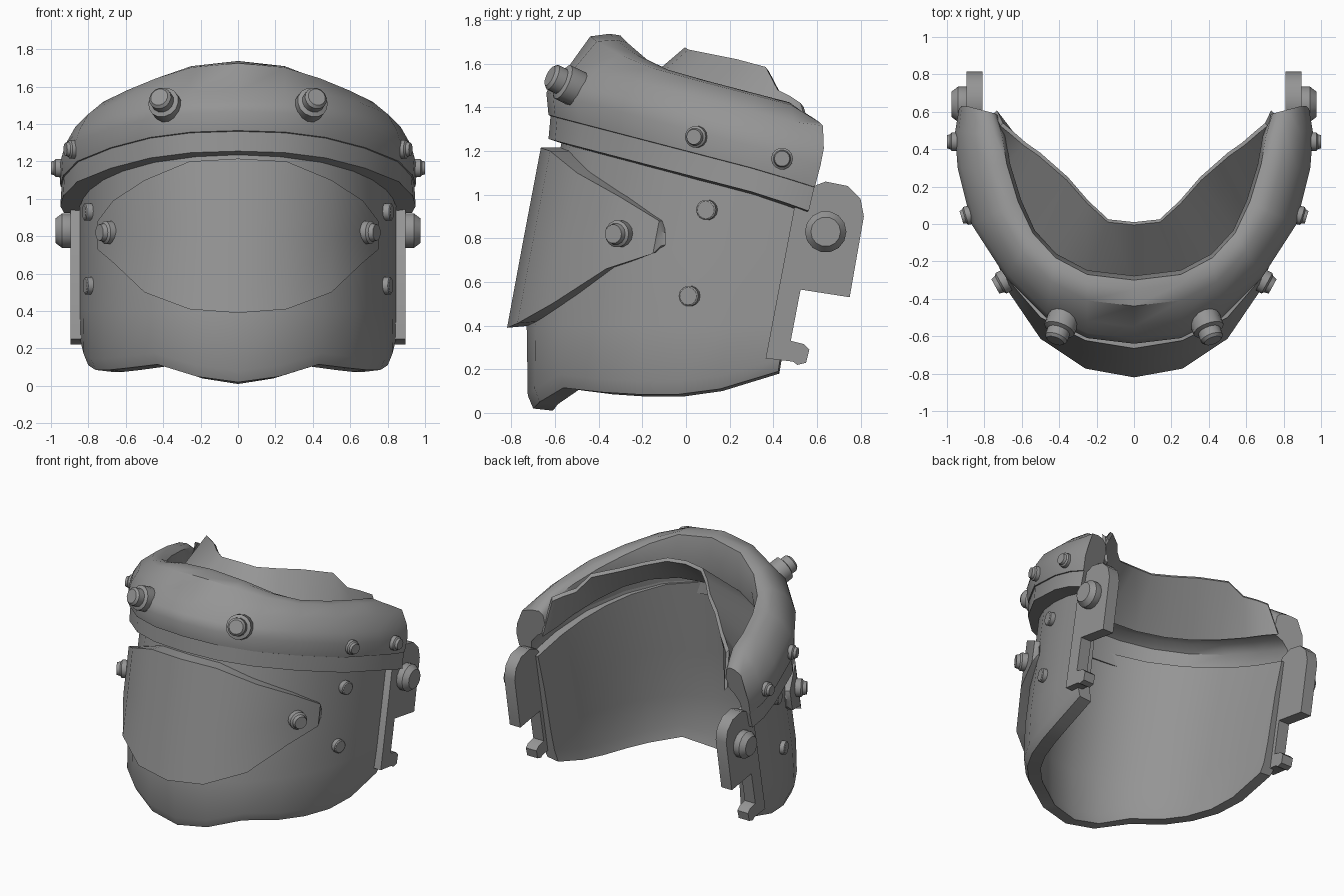
import bpy, bmesh, math
from mathutils import Vector

if "Cube" in bpy.data.objects:
    bpy.data.objects.remove(bpy.data.objects["Cube"])

steel = bpy.data.materials.new("dull_steel")
steel.use_nodes = True
GREY = (0.3, 0.3, 0.3, 1)
steel.diffuse_color = GREY
steel.node_tree.nodes["Principled BSDF"].inputs["Base Color"].default_value = GREY


def finish(name, bm, angle=35):
    bmesh.ops.recalc_face_normals(bm, faces=bm.faces)
    mesh = bpy.data.meshes.new(name)
    bm.to_mesh(mesh)
    bm.free()
    mesh.materials.append(steel)
    obj = bpy.data.objects.new(name, mesh)
    bpy.context.collection.objects.link(obj)
    bpy.ops.object.select_all(action='DESELECT')
    obj.select_set(True)
    bpy.context.view_layer.objects.active = obj
    bpy.ops.object.shade_smooth_by_angle(angle=math.radians(angle))
    return obj


def loft(name, half, angle=35):
    """Skin closed rings given from the centre to the left end, mirrored to the right."""
    rings = [[(-x, y, z) for x, y, z in r] for r in half[:0:-1]] + half
    bm = bmesh.new()
    rows = [[bm.verts.new(p) for p in r] for r in rings]
    n = len(rows[0])
    for a, b in zip(rows, rows[1:]):
        for k in range(n):
            bm.faces.new((a[k], a[(k + 1) % n], b[(k + 1) % n], b[k]))
    bm.faces.new(rows[0])
    bm.faces.new(rows[-1])
    return finish(name, bm, angle)


def normals(path):
    """Outward directions in plan along a half path starting on the centre line."""
    pts = [Vector(p) for p in path]
    pts = [Vector((-pts[1].x, pts[1].y))] + pts + [2 * pts[-1] - pts[-2]]
    out = []
    for a, b in zip(pts, pts[2:]):
        t = (b - a).normalized()
        out.append(Vector((t.y, -t.x)))
    return out


def lerp(a, b, u):
    return a[0] + (b[0] - a[0]) * u, a[1] + (b[1] - a[1]) * u


def rim(y):
    """Tilted plane where the collar meets its band."""
    return 1.365 - 0.26 * (y + 0.63)


# Face shell: leaning wall with a wavy lower edge
plan = [(0, -.73), (.23, -.69), (.45, -.57), (.62, -.38),
        (.72, -.2), (.79, 0), (.83, .2), (.85, .46)]
nrm = normals(plan)
low = [.01, .04, .105, .085, .075, .075, .1, .18]


def wall(i, z, off):
    lean = .19 * (z - .4) * (1 if z > .4 else i / 7)
    return (plan[i][0] + nrm[i].x * off, plan[i][1] + nrm[i].y * off + lean, z)


shell = []
for i, (x, y) in enumerate(plan):
    top = rim(y + .13) - .06
    b = low[i]
    outer = [(b + .01, -.03), (b + .07, -.005), (.4, 0), (.75, 0), (top, 0)]
    inner = [(top, -.06), (.75, -.08), (.4, -.09), (b + .08, -.1), (b, -.12)]
    shell.append([wall(i, z, o) for z, o in outer + inner])
loft("face_shell", shell)

# Raised visor plate tapering to a blunt point on each side
tops = [1.215, 1.2, 1.1, .99, .88]
bottoms = [.39, .41, .5, .66, .73]
offs = [.09, .09, .08, .06, .035]
visor = []
for i, (t, b, o) in enumerate(zip(tops, bottoms, offs)):
    visor.append([wall(i, z, d) for z, d in
                  ((b, o), ((t + b) / 2, o), (t, o), (t, -.02), (b + .01, -.02))])
visor.append([(.74, -.115 + dy, z) for z, dy in
              ((.765, 0), (.8, 0), (.83, 0), (.825, .02), (.77, .02))])
loft("visor_plate", visor)

# Padded collar with a stepped band below it.
# Profile points: fraction across the collar, height at the front, height at the side
outer = [(0, -.63), (.25, -.6), (.47, -.49), (.68, -.28),
         (.86, 0), (.935, .3), (.95, .5), (.93, .64)]
inner = [(0, -.3), (.25, -.27), (.42, -.18), (.54, -.05),
         (.62, .12), (.68, .32), (.705, .47), (.74, .59)]
side_weight = [0, .2, .65, .95, 1, 1, 1, 1.6]
collar_profile = [(0, 0, 0), (-.03, .1, .1), (.05, .16, .17), (.25, .23, .26),
                  (.58, .41, .335), (.85, .445, .345), (1, .45, .33), (1.07, .33, .23),
                  (1, .14, .13), (.72, .13, .11), (.48, .08, .06), (.42, -.03, -.03)]
band_profile = [(0, -.11, -.11), (.03, .005, .005), (.42, .0, .0), (.42, -.12, -.12)]


def sweep(name, profile, angle):
    rings = []
    for i, (p, q, w) in enumerate(zip(outer, inner, side_weight)):
        ring = []
        for u, front, side in profile:
            x, y = lerp(p, q, u)
            h = front + (side - front) * w
            undercut = .25 * min(0, h - .2) * max(0, i - 5) / 2
            ring.append((x, y + undercut, rim(y) + h))
        rings.append(ring)
    return loft(name, rings, angle)


sweep("collar", collar_profile, 45)
sweep("collar_band", band_profile, 35)

# Neck guard flaring up and back from inside the collar
edge = [(0, -.005, 1.675), (.14, .01, 1.665), (.25, .11, 1.645), (.36, .235, 1.62),
        (.51, .365, 1.585), (.59, .42, 1.48), (.66, .48, 1.45), (.715, .525, 1.42)]
guard = []
for p, q, e in zip(outer, inner, edge):
    vx, vy = lerp(p, q, .96)
    base = (vx, vy, min(rim(vy) + .13, e[2] - .05))
    front = [e, base]
    back = [(x * .98, y + .015, z - .02) for x, y, z in front[::-1]]
    guard.append(front + back)
loft("neck_guard", guard)


def prism(name, outline, x0, x1):
    """Side outline in y and z, extruded sideways."""
    bm = bmesh.new()
    face = bm.faces.new([bm.verts.new((x0, y, z)) for y, z in outline])
    ext = bmesh.ops.extrude_face_region(bm, geom=[face])
    for v in ext["geom"]:
        if isinstance(v, bmesh.types.BMVert):
            v.co.x = x1
    return finish(name, bm)


def bolt(name, centre, direction, steps):
    """Turned fastener; steps are (distance, radius) pairs along its axis."""
    rot = Vector(direction).to_track_quat('Z', 'Y')
    bm = bmesh.new()
    rows = []
    for d, r in steps:
        rows.append([bm.verts.new(Vector(centre) + rot @ Vector(
            (r * math.cos(k * math.tau / 14), r * math.sin(k * math.tau / 14), d)))
            for k in range(14)])
    for a, b in zip(rows, rows[1:]):
        for k in range(14):
            m = (k + 1) % 14
            bm.faces.new((a[k], a[m], b[m], b[k]))
    bm.faces.new(rows[0])
    bm.faces.new(rows[-1])
    return finish(name, bm)


# Hinge bracket with a rounded ear and a lower hook
bracket = [(.365, .25), (.5, .96), (.56, 1.03), (.64, 1.06), (.74, 1.04), (.8, .98),
           (.815, .9), (.75, .53), (.525, .565), (.48, .33), (.54, .315),
           (.565, .29), (.55, .23), (.51, .22), (.49, .235)]


def studs(r, length):
    return [(-.06, r), (length * .5, r), (length * .65, r * .8), (length, r * .7)]


# Fasteners: name, centre, direction, turned steps
fasteners = [
    ("hinge_bolt", (.9, .64, .83), (1, 0, 0),
     [(-.09, .075), (.0, .095), (.04, .095), (.075, .068)]),
    ("collar_front_bolt", (.375, -.5, 1.485), (.3, -.8, .38),
     [(-.13, .07), (-.06, .085), (.075, .085), (.085, .062), (.13, .062), (.145, .048)]),
    ("collar_side_bolt", (.875, .05, 1.265), (1, -.3, 0), studs(.05, .05)),
    ("collar_rear_bolt", (.95, .44, 1.165), (1, 0, 0), studs(.05, .05)),
    ("visor_bolt", (.68, -.3, .82), (1, -.55, 0), studs(.062, .07)),
    ("upper_rivet", (.785, .1, .93), (1, -.25, 0), [(-.03, .047), (.035, .047), (.04, .04)]),
    ("lower_rivet", (.785, .02, .535), (1, -.3, 0), [(-.03, .047), (.03, .047), (.035, .04)]),
]
for side, s in (("left", 1), ("right", -1)):
    prism(side + "_hinge_bracket", bracket, s * .81, s * .895)
    for name, c, d, steps in fasteners:
        bolt(side + "_" + name, (s * c[0], c[1], c[2]), (s * d[0], d[1], d[2]), steps)
